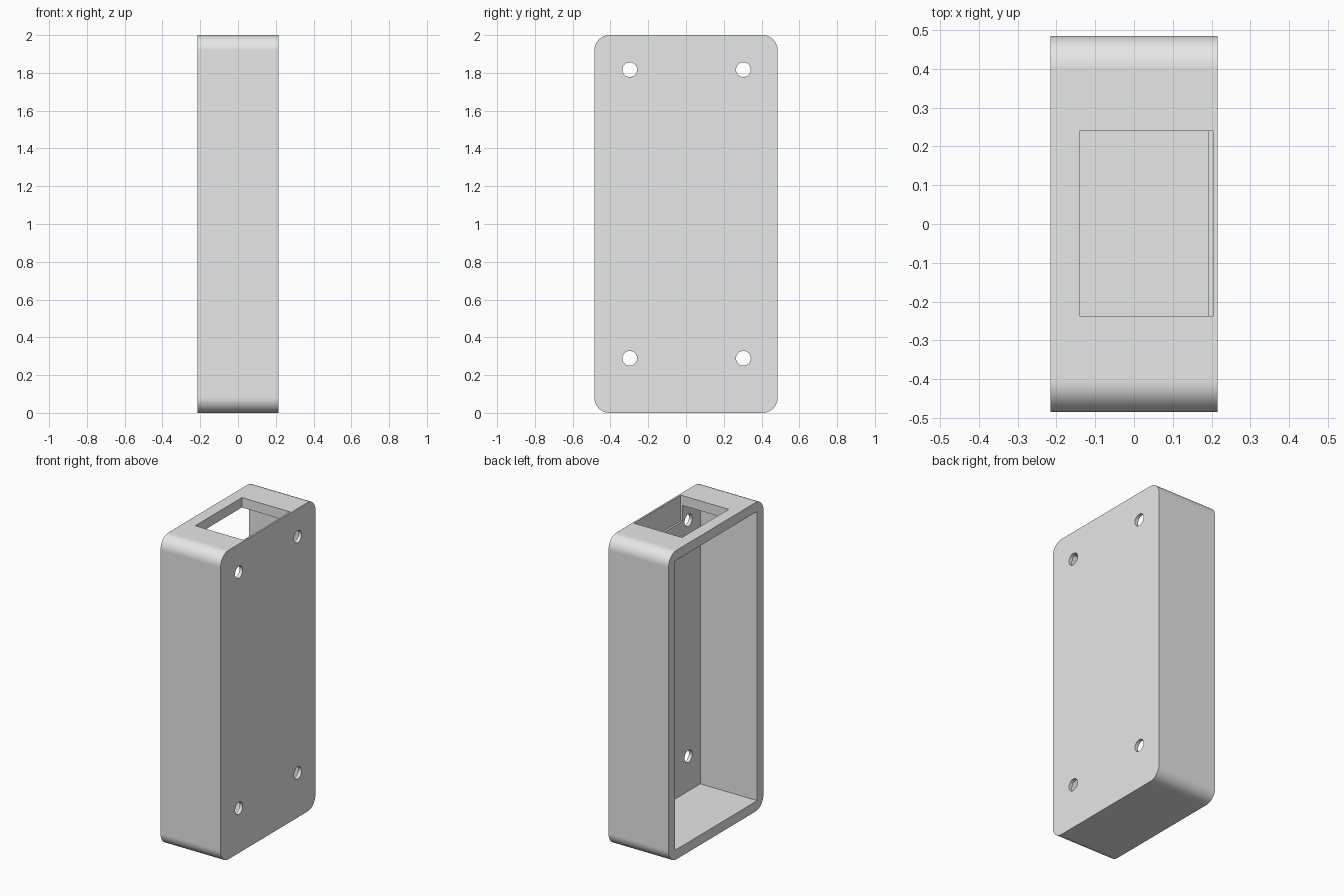
import bpy
import math

cube = bpy.data.objects.get("Cube")
if cube:
    bpy.data.objects.remove(cube, do_unlink=True)

# Overall sizes
HX, HY, HEIGHT = 0.215, 0.485, 2.0
WALL = 0.064
RADIUS = 0.08
BACK = 0.192          # inner face of the closed plate

grey = bpy.data.materials.new("plain grey")
grey.use_nodes = True
grey.diffuse_color = (0.8, 0.8, 0.8, 1)
grey.node_tree.nodes["Principled BSDF"].inputs["Base Color"].default_value = (0.8, 0.8, 0.8, 1)


def box(name, low, high):
    centre = [(a + b) / 2 for a, b in zip(low, high)]
    bpy.ops.mesh.primitive_cube_add(size=1, location=centre)
    ob = bpy.context.object
    ob.name = name
    ob.scale = [b - a for a, b in zip(low, high)]
    bpy.ops.object.transform_apply(location=True, rotation=True, scale=True)
    ob.data.materials.append(grey)
    return ob


def cut(target, cutter):
    cutter.hide_render = True
    mod = target.modifiers.new("cut", "BOOLEAN")
    mod.operation = "DIFFERENCE"
    mod.solver = "EXACT"
    mod.object = cutter
    bpy.context.view_layer.objects.active = target
    bpy.ops.object.modifier_apply(modifier=mod.name)
    bpy.data.objects.remove(cutter, do_unlink=True)


# Housing block with the four edges along x rounded
housing = box("housing", (-HX, -HY, 0), (HX, HY, HEIGHT))
weights = housing.data.attributes.new("bevel_weight_edge", "FLOAT", "EDGE")
for edge in housing.data.edges:
    a, b = (housing.data.vertices[i].co for i in edge.vertices)
    weights.data[edge.index].value = 1.0 if abs(a.x - b.x) > 0.1 else 0.0
bevel = housing.modifiers.new("round", "BEVEL")
bevel.limit_method = "WEIGHT"
bevel.width = RADIUS
bevel.segments = 12
bpy.ops.object.modifier_apply(modifier=bevel.name)

# Hollow, open on the side away from the plate
cut(housing, box("hollow_cutter", (-HX - 0.1, -HY + WALL, WALL),
                 (BACK, HY - WALL, HEIGHT - WALL)))

# Top opening, which also notches the inside of the plate
cut(housing, box("opening_cutter", (-0.14, -0.237, 1.833), (0.204, 0.24, HEIGHT + 0.1)))

# Four screw holes through the plate
for y in (-0.298, 0.304):
    for z in (0.289, 1.817):
        bpy.ops.mesh.primitive_cylinder_add(vertices=32, radius=0.039, depth=0.2,
                                            location=(HX, y, z),
                                            rotation=(0, math.pi / 2, 0))
        cut(housing, bpy.context.object)

# Smooth the rounded parts, keep the large faces flat
bpy.ops.object.select_all(action="DESELECT")
housing.select_set(True)
bpy.context.view_layer.objects.active = housing
bpy.ops.object.shade_smooth_by_angle(angle=math.radians(30))
for face in housing.data.polygons:
    face.use_smooth = face.area < 0.005
    face.material_index = 0
